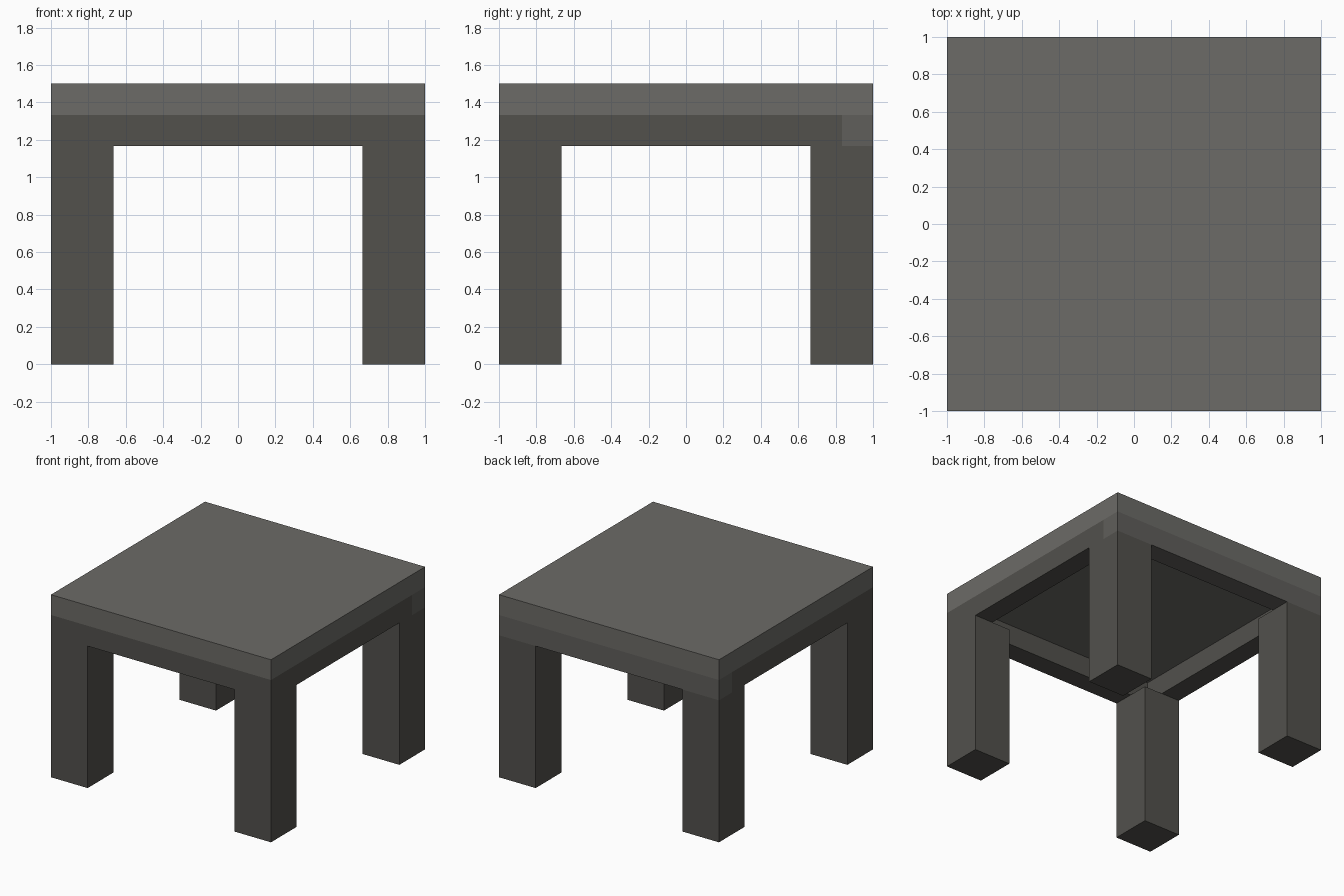
import bpy

if "Cube" in bpy.data.objects:
    bpy.data.objects.remove(bpy.data.objects["Cube"])

T = 1 / 6      # board thickness
LEG = 1 / 3    # leg width
RAIL_Z = 7 / 6 # underside of the apron rails


def material(name, r, g, b):
    m = bpy.data.materials.new(name)
    m.diffuse_color = (r, g, b, 1)
    m.use_nodes = True
    m.node_tree.nodes["Principled BSDF"].inputs["Base Color"].default_value = m.diffuse_color
    return m


light = material("light_grey", 0.15, 0.147, 0.135)
mid = material("mid_grey", 0.115, 0.112, 0.104)
dark = material("dark_grey", 0.085, 0.082, 0.073)


def box(name, centre, size, mat):
    bpy.ops.mesh.primitive_cube_add(size=1, location=centre)
    ob = bpy.context.object
    ob.name = name
    ob.scale = size
    bpy.ops.object.transform_apply(location=False, rotation=False, scale=True)
    ob.data.materials.append(mat)
    return ob


# Table top
box("table_top", (0, 0, 1.5 - T / 2), (2, 2, T), light)

# Apron rails: front and back run full width, sides fit between them
rail_z = RAIL_Z + T / 2
edge = 1 - T / 2
box("front_rail", (0, -edge, rail_z), (2, T, T), dark)
box("back_rail", (0, edge, rail_z), (2, T, T), mid)
for side, sx in (("left", -1), ("right", 1)):
    box(side + "_rail", (sx * edge, 0, rail_z), (T, 2 - 2 * T, T), dark)

# Square legs under the rails at each corner
for side, sx in (("left", -1), ("right", 1)):
    for end, sy in (("front", -1), ("back", 1)):
        c = 1 - LEG / 2
        box(f"{end}_{side}_leg", (sx * c, sy * c, RAIL_Z / 2), (LEG, LEG, RAIL_Z), dark)
